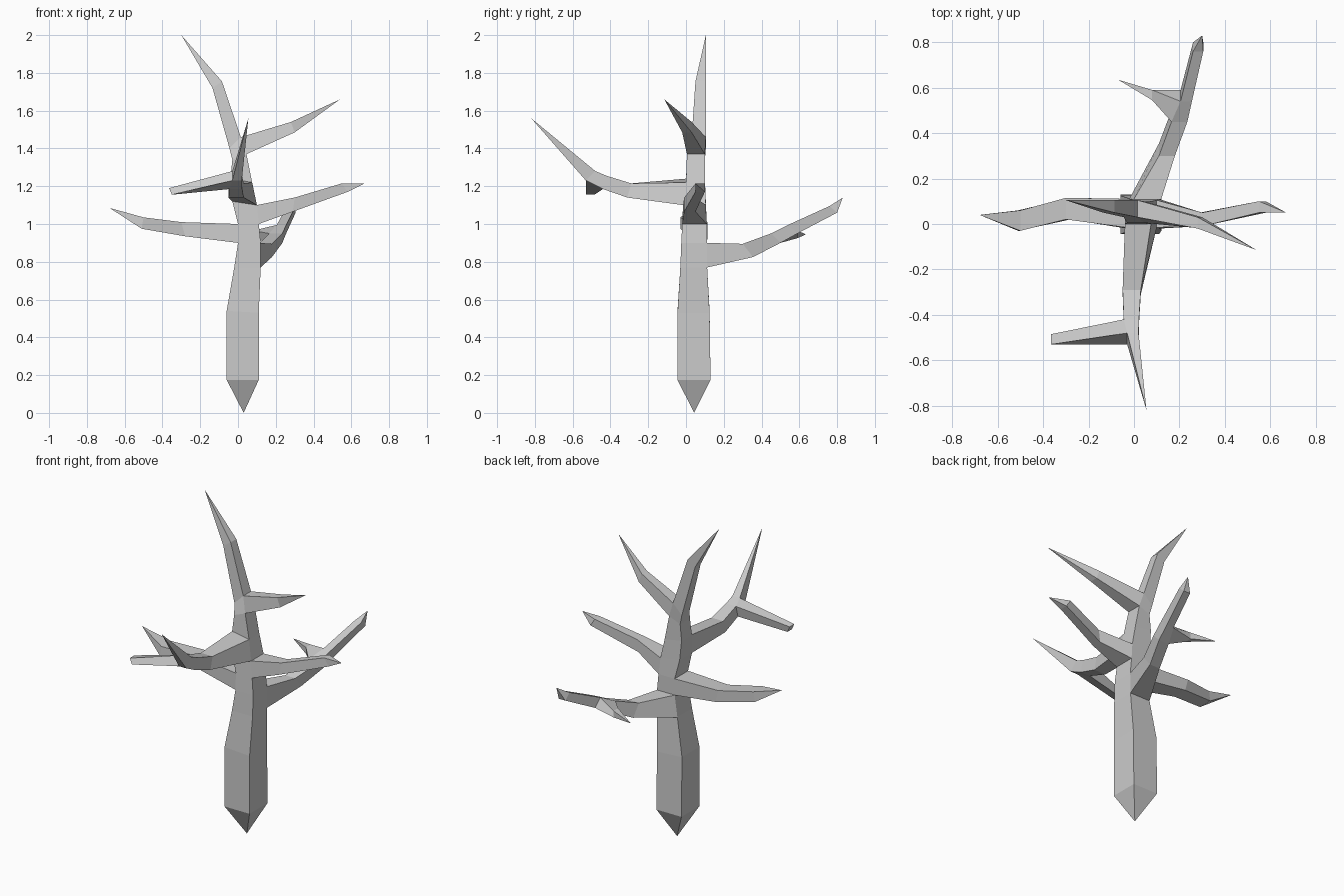
import bpy, bmesh
from mathutils import Vector

if "Cube" in bpy.data.objects:
    bpy.data.objects.remove(bpy.data.objects["Cube"])

bm = bmesh.new()


def ring(axis, lo_u, lo_z, hi_u, hi_z, v0, v1):
    """Four-sided section: low pair, then high pair, spread across v."""
    pts = [(lo_u, v0, lo_z), (lo_u, v1, lo_z), (hi_u, v1, hi_z), (hi_u, v0, hi_z)]
    return [bm.verts.new((u, v, z) if axis == 'x' else (v, u, z)) for u, v, z in pts]


def skin(a, b):
    return [bm.faces.new((a[i], a[(i + 1) % 4], b[(i + 1) % 4], b[i])) for i in range(4)]


def close(r, tip):
    """Close a ring to a point, or flat when there is no point."""
    if tip is None:
        bm.faces.new(r)
        return
    t = bm.verts.new(tip)
    for i in range(4):
        bm.faces.new((r[i], r[(i + 1) % 4], t))


def branch(face, axis, sections, tip):
    """Grow a branch out of an existing face; returns side faces per segment."""
    base = list(face.verts)
    bm.faces.remove(face)
    rings = [ring(axis, *s) for s in sections]
    c0 = sum((v.co for v in base), Vector()) / 4
    c1 = sum((v.co for v in rings[0]), Vector()) / 4
    orders = [o[k:] + o[:k] for o in (base, base[::-1]) for k in range(4)]
    base = min(orders, key=lambda o: sum(
        ((a.co - c0) - (b.co - c1)).length_squared for a, b in zip(o, rings[0])))
    rings.insert(0, base)
    segs = [skin(a, b) for a, b in zip(rings, rings[1:])]
    close(rings[-1], tip)
    return segs


# Trunk, from pointed foot to top shoot
trunk_rings = [ring('x', *s) for s in [
    (-.06, .175, .11, .175, -.045, .13),
    (-.06, .54, .11, .53, -.045, .125),
    (-.02, .77, .12, .77, -.03, .112),
    (0, .9, .12, .9, -.025, .11),
    (0, 1.0, .11, 1.0, -.02, .11),
    (-.03, 1.12, .10, 1.1, -.015, .105),
    (-.04, 1.24, .075, 1.22, 0, .1),
    (-.03, 1.34, .045, 1.37, .005, .1),
    (-.045, 1.4, .015, 1.46, .03, .105),
    (-.135, 1.72, -.085, 1.755, .05, .105)]]
trunk = [skin(a, b) for a, b in zip(trunk_rings, trunk_rings[1:])]
close(trunk_rings[0], (.03, .043, 0))
close(trunk_rings[-1], (-.3, .105, 2.0))
LEFT, BACK, RIGHT, FRONT = range(4)

# Left branch
branch(trunk[3][LEFT], 'x', [
    (-.28, .935, -.3, 1.01, .02, .115),
    (-.51, .975, -.5, 1.035, -.03, .06)], (-.68, .04, 1.085))

# Right branch
branch(trunk[4][RIGHT], 'x', [
    (.29, 1.065, .3, 1.14, -.01, .05),
    (.58, 1.17, .55, 1.215, .05, .1)], (.67, .05, 1.215))

# Upper right branch
branch(trunk[7][RIGHT], 'x', [
    (.3, 1.485, .28, 1.54, -.02, .03)], (.54, -.115, 1.66))

# Front branch with a blunt side twig
front = branch(trunk[5][FRONT], 'y', [
    (-.31, 1.14, -.29, 1.215, -.05, .03),
    (-.44, 1.185, -.42, 1.255, -.045, .022),
    (-.53, 1.23, -.48, 1.28, -.03, .02)], (.055, -.82, 1.56))
branch(front[2][3], 'x', [
    (-.35, 1.155, -.365, 1.19, -.53, -.485)], None)

# Back branch with a pointed side twig
back = branch(trunk[2][BACK], 'y', [
    (.355, .825, .3, .895, .11, .18),
    (.5, .9, .45, .95, .165, .235),
    (.59, .95, .54, .995, .205, .255),
    (.80, 1.06, .76, 1.095, .26, .305)], (.3, .83, 1.14))
branch(back[2][3], 'x', [
    (.08, .925, .08, .965, .545, .59)], (-.07, .635, .945))

bmesh.ops.recalc_face_normals(bm, faces=bm.faces[:])
mesh = bpy.data.meshes.new("bare_tree")
bm.to_mesh(mesh)
bm.free()
bpy.context.collection.objects.link(bpy.data.objects.new("bare_tree", mesh))
